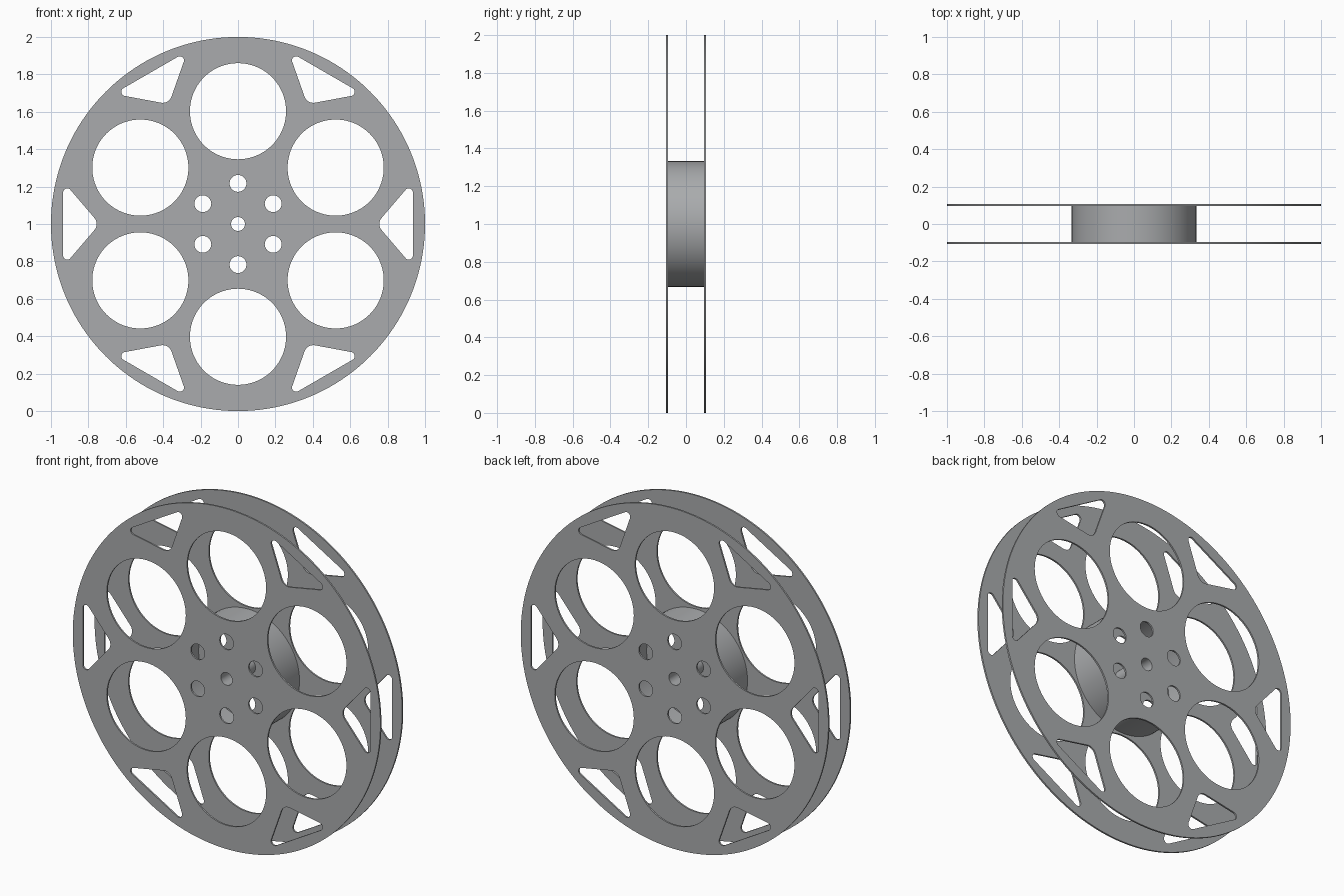
import bpy, bmesh, math
from math import cos, sin, pi
from mathutils import Vector

if "Cube" in bpy.data.objects:
    bpy.data.objects.remove(bpy.data.objects["Cube"])

metal = bpy.data.materials.new("grey_metal")
metal.diffuse_color = (0.40, 0.41, 0.42, 1)
metal.use_nodes = True
metal.node_tree.nodes["Principled BSDF"].inputs["Base Color"].default_value = metal.diffuse_color


def circle(radius, n, cx=0.0, cy=0.0):
    return [(cx + radius * cos(2 * pi * i / n), cy + radius * sin(2 * pi * i / n))
            for i in range(n)]


def polar(dist, degrees):
    a = math.radians(degrees)
    return dist * cos(a), dist * sin(a)


def rotate(loop, degrees):
    c, s = polar(1, degrees)
    return [(x * c - y * s, x * s + y * c) for x, y in loop]


def rounded(corners, steps=10):
    """Polygon outline with each corner (x, y, radius) replaced by an arc."""
    out = []
    for i, (x, y, r) in enumerate(corners):
        p = Vector((x, y))
        a = (Vector(corners[i - 1][:2]) - p).normalized()
        b = (Vector(corners[(i + 1) % len(corners)][:2]) - p).normalized()
        half = a.angle(b) / 2
        centre = p + (a + b).normalized() * (r / sin(half))
        start = p + a * (r / math.tan(half)) - centre
        end = p + b * (r / math.tan(half)) - centre
        for k in range(steps + 1):
            v = start.lerp(end, k / steps).normalized() * r + centre
            out.append((v.x, v.y))
    return out


def plate(name, loops, y, thickness):
    """Filled outline with holes, extruded along y and stood upright."""
    curve = bpy.data.curves.new(name, 'CURVE')
    curve.dimensions = '2D'
    curve.fill_mode = 'BOTH'
    curve.extrude = thickness / 2
    for loop in loops:
        spline = curve.splines.new('POLY')
        spline.points.add(len(loop) - 1)
        for pt, (px, py) in zip(spline.points, loop):
            pt.co = (px, py, 0, 1)
        spline.use_cyclic_u = True
    obj = bpy.data.objects.new(name, curve)
    bpy.context.collection.objects.link(obj)
    obj.location = (0, y, 1)
    obj.rotation_euler = (pi / 2, 0, 0)
    bpy.ops.object.select_all(action='DESELECT')
    bpy.context.view_layer.objects.active = obj
    obj.select_set(True)
    bpy.ops.object.convert(target='MESH')
    obj = bpy.context.view_layer.objects.active
    # Weld caps to walls
    bm = bmesh.new()
    bm.from_mesh(obj.data)
    bmesh.ops.remove_doubles(bm, verts=bm.verts, dist=1e-5)
    bmesh.ops.recalc_face_normals(bm, faces=bm.faces)
    bm.to_mesh(obj.data)
    bm.free()
    obj.data.materials.clear()
    obj.data.materials.append(metal)
    bpy.ops.object.shade_smooth_by_angle(angle=math.radians(30))
    return obj


# Flange outline: rim, axle hole, then six of each cutout
triangle = rounded([(0.74, 0, 0.05), (0.935, -0.228, 0.022), (0.935, 0.228, 0.022)])
flange = [circle(1.0, 160), circle(0.037, 32)]
for k in range(6):
    flange.append(circle(0.257, 80, *polar(0.603, 30 + 60 * k)))
    flange.append(circle(0.045, 32, *polar(0.217, 30 + 60 * k)))
    flange.append(rotate(triangle, 60 * k))

plate("front_flange", flange, -0.101, 0.01)
plate("back_flange", flange, 0.101, 0.01)

# Hollow hub drum and the axle tube inside it
plate("hub_drum", [circle(0.333, 96), circle(0.323, 96)], 0, 0.192)
plate("axle_tube", [circle(0.047, 32), circle(0.037, 32)], 0, 0.192)
